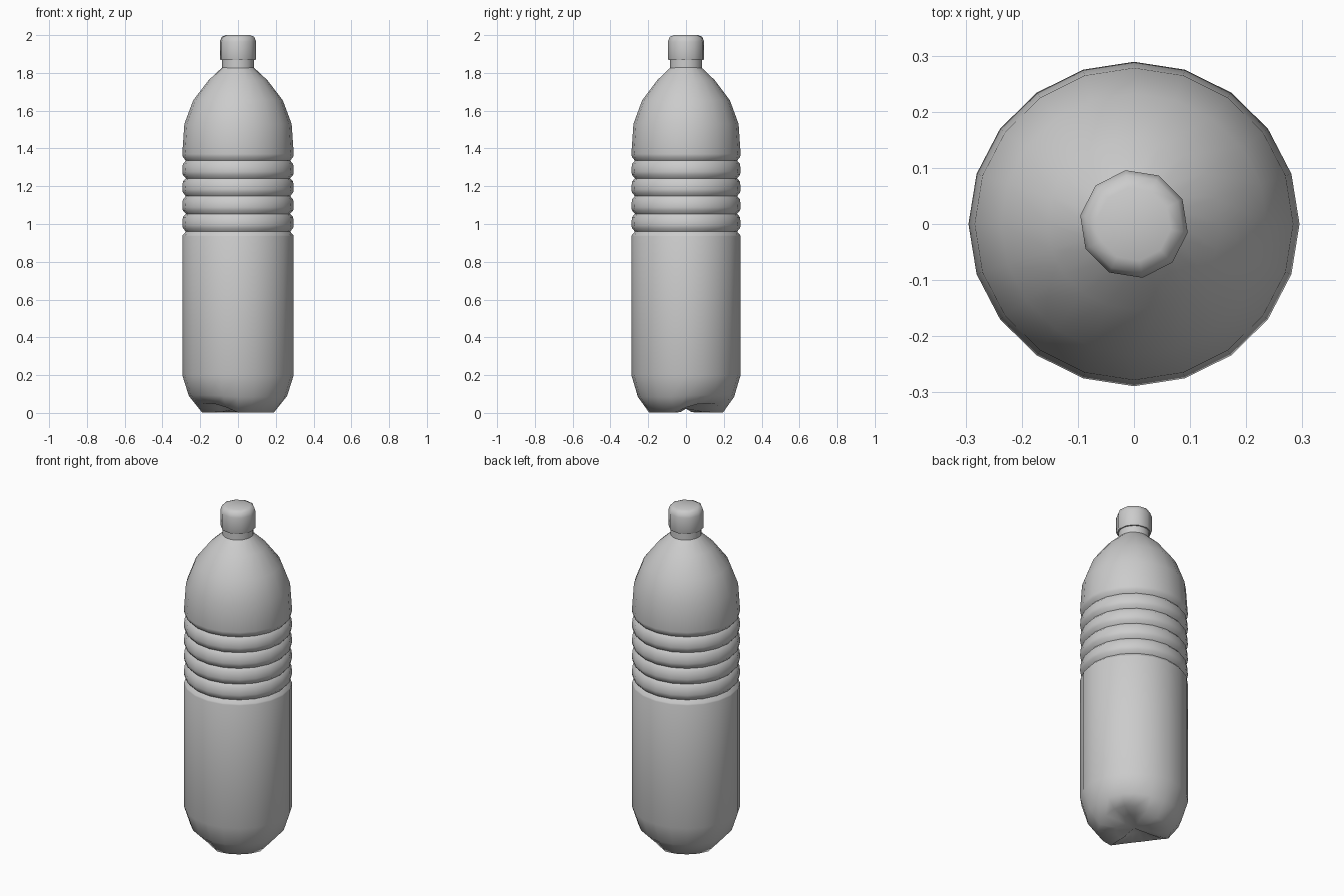
import bpy, bmesh, math

cube = bpy.data.objects.get("Cube")
if cube:
    bpy.data.objects.remove(cube, do_unlink=True)

grey = bpy.data.materials.new("plain grey")
grey.use_nodes = True
colour = (0.6, 0.6, 0.6, 1)
grey.diffuse_color = colour
grey.node_tree.nodes["Principled BSDF"].inputs["Base Color"].default_value = colour


def lathe(name, profile, sides, turn=0, bottom=None, top=None, squash=1, shape=None, angle=60):
    """Revolve (radius, height) points; optional centre heights close the ends."""
    bm = bmesh.new()
    rings = []
    for r, z in profile:
        ring = []
        for i in range(sides):
            a = turn + math.tau * i / sides
            rr, zz = shape(r, z, a) if shape else (r, z)
            ring.append(bm.verts.new((rr * math.cos(a), rr * math.sin(a) * squash, zz)))
        rings.append(ring)
    for low, high in zip(rings, rings[1:]):
        for i in range(sides):
            j = (i + 1) % sides
            bm.faces.new((low[i], low[j], high[j], high[i]))
    for ring, z in ((rings[0], bottom), (rings[-1], top)):
        if z is not None:
            centre = bm.verts.new((0, 0, z))
            for i in range(sides):
                bm.faces.new((ring[i], ring[(i + 1) % sides], centre))
    bmesh.ops.recalc_face_normals(bm, faces=bm.faces)
    mesh = bpy.data.meshes.new(name)
    bm.to_mesh(mesh)
    bm.free()
    obj = bpy.data.objects.new(name, mesh)
    bpy.context.collection.objects.link(obj)
    mesh.materials.append(grey)
    bpy.ops.object.select_all(action="DESELECT")
    obj.select_set(True)
    bpy.context.view_layer.objects.active = obj
    bpy.ops.object.shade_smooth_by_angle(angle=math.radians(angle))
    return obj


def two_feet(r, z, a):
    """Lift the base between two opposite feet."""
    lift = max(0, math.cos(2 * (a - math.radians(36)))) ** 0.5
    return r, z + 0.05 * lift * max(0, 1 - z / 0.1)


# Body: base, straight wall, five grooves, domed shoulder
body = [(0.1, 0.004), (0.2, 0.002), (0.26, 0.085), (0.295, 0.2), (0.295, 0.935)]
for n in range(5):
    z = 0.96 + n * 0.094
    body += [(0.292, z - 0.018), (0.276, z), (0.292, z + 0.018), (0.295, z + 0.035)]
body += [(0.284, 1.53), (0.237, 1.655), (0.155, 1.762), (0.084, 1.828)]
lathe("bottle_body", body, 20, bottom=0.022, squash=0.98, shape=two_feet, angle=75)

# Neck and screw cap
lathe("neck", [(0.084, 1.815), (0.084, 1.875)], 20)
lathe("cap", [(0.094, 1.867), (0.097, 1.875), (0.097, 1.965), (0.088, 1.99), (0.066, 2.0)],
      10, turn=math.radians(-9), bottom=1.867, top=2.0)
